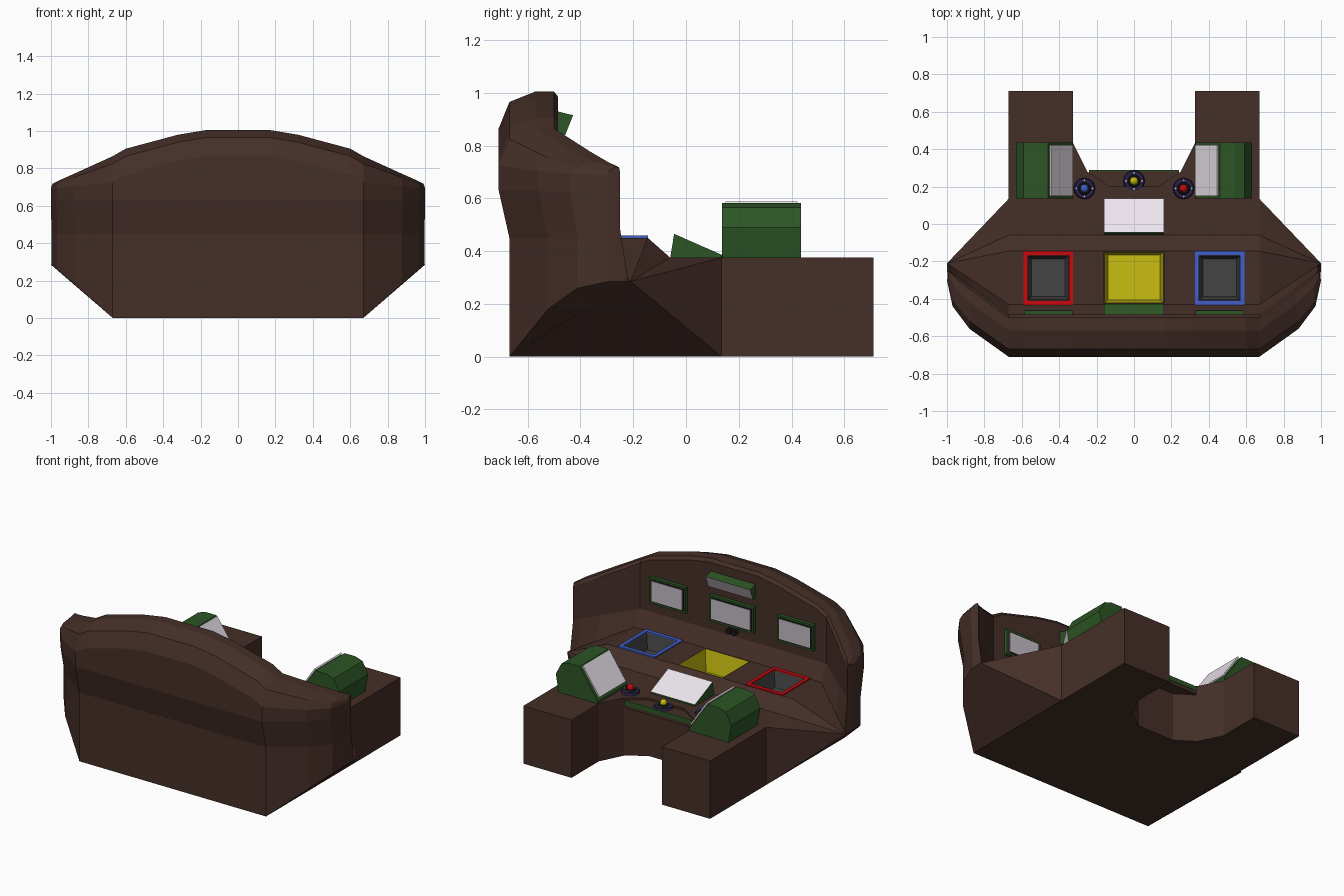
import bpy, bmesh, math
from mathutils import Vector

if "Cube" in bpy.data.objects:
    bpy.data.objects.remove(bpy.data.objects["Cube"])


def mat(name, *c):
    m = bpy.data.materials.new(name)
    m.diffuse_color = (*c, 1)
    m.use_nodes = True
    m.node_tree.nodes["Principled BSDF"].inputs["Base Color"].default_value = m.diffuse_color
    return m


BROWN = mat("brown", .06, .028, .021)
GREEN = mat("green", .025, .09, .018)
WHITE = mat("screen white", .84, .78, .85)
SILVER = mat("screen grey", .55, .5, .55)
YELLOW = mat("yellow", .58, .51, .005)
RED = mat("red", .58, .003, .005)
BLUE = mat("blue", .053, .114, .58)
GREY = mat("dark grey", .06, .06, .06)
NAVY = mat("navy", .021, .014, .06)
BLACK = mat("black", .01, .01, .01)


def finish(bm, name, *mats, recalc=True):
    if recalc:
        bmesh.ops.recalc_face_normals(bm, faces=bm.faces)
    me = bpy.data.meshes.new(name)
    bm.to_mesh(me)
    bm.free()
    for m in mats:
        me.materials.append(m)
    ob = bpy.data.objects.new(name, me)
    bpy.context.collection.objects.link(ob)
    return ob


def loft(name, sections, *mats, tinted=None):
    """Closed sections joined in order and capped; side face 'tinted' takes slot 1."""
    bm = bmesh.new()
    rings = [[bm.verts.new(p) for p in s] for s in sections]
    n = len(rings[0])
    for a, b in zip(rings, rings[1:]):
        for i in range(n):
            j = (i + 1) % n
            f = bm.faces.new((a[i], a[j], b[j], b[i]))
            if i == tinted:
                f.material_index = 1
    bm.faces.new(rings[0])
    bm.faces.new(rings[-1])
    return finish(bm, name, *mats)


def box(name, x0, x1, y0, y1, z0, z1, m):
    return loft(name, [[(x0, y0, z), (x1, y0, z), (x1, y1, z), (x0, y1, z)] for z in (z0, z1)], m)


def prism_x(name, w, prof, *mats, tinted=None):
    return loft(name, [[(x, y, z) for y, z in prof] for x in (-w, w)], *mats, tinted=tinted)


# Desk: constant section drawn out to a point on each side
desk_prof = [(-.67, 0), (-.67, .45), (-.43, .45), (-.145, .45), (-.06, .375), (.135, .375), (.135, 0)]
bm = bmesh.new()
rings = []
for s in (-1, 1):
    ring = [bm.verts.new((s * .67, y, z)) for y, z in desk_prof]
    tip = bm.verts.new((s, -.21, .285))
    for i in range(7):
        bm.faces.new((ring[i], ring[(i + 1) % 7], tip))
    rings.append(ring)
for i in range(7):
    j = (i + 1) % 7
    bm.faces.new((rings[0][i], rings[0][j], rings[1][j], rings[1][i]))
desk = finish(bm, "desk", BROWN)

# Arms with the rounded seat notch between them
half = [(.67, .135), (.67, .71), (.325, .71), (.325, .43), (.25, .28), (.13, .2)]
plan = half + [(-x, y) for x, y in reversed(half)]
loft("desk_arms", [[(x, y, z) for x, y in plan] for z in (0, .375)], BROWN)
shelf = [(-.25, .19), (.25, .19), (.24, .285), (-.24, .285)]
loft("control_shelf", [[(x, y, z) for x, y in shelf] for z in (.315, .362)], BROWN)
box("shelf_trim", -.24, .24, .28, .288, .335, .365, GREEN)


# Curved back wall: lofted along stations (outer x, y, inner x, y, top z)
def wall_section(ox, oy, ix, iy, top):
    k = max(0, ox - .67)
    o, n = Vector((ox, oy)), Vector((ix, iy))
    zb = .864 * k
    ramp = max(0, ix - .67)
    prof = [(.18, zb), (.18, .45), (0, .63), (0, top - (.14 - .33 * k)), (.18, top - .04 * (1 - 2 * k)),
            (.62, top), (.93, top), (1, top - .02), (1, .55 - .2 * k)]
    pts = [(*o.lerp(n, t), z) for t, z in prof]
    pts.append((ix, -.43 + .667 * ramp, .45 - .5 * ramp))
    pts.append((ox, -.67 + 1.394 * k if k else -.5, zb))
    return pts


stations = [(.17, -.71, .17, -.485, 1.005), (.32, -.71, .32, -.485, .98), (.6, -.71, .6, -.485, .905),
            (.67, -.71, .67, -.485, .865), (.88, -.56, .86, -.345, .775),
            (.97, -.44, .95, -.28, .735), (1, -.3, .985, -.25, .718)]
left = [(-a, b, -c, d, e) for a, b, c, d, e in reversed(stations)]
secs = [[(-x, y, z) for x, y, z in wall_section(-a, b, -c, d, e)] for a, b, c, d, e in left]
loft("back_wall", secs + [wall_section(*s) for s in stations], BROWN)


# Sunken trays in the desk
def tray(name, x0, x1, y0, y1, depth, m):
    cutter = box("tray_cutter", x0, x1, y0, y1, .45 - depth, .6, m)
    cutter.hide_render = True
    mod = desk.modifiers.new("cut", 'BOOLEAN')
    mod.operation, mod.solver, mod.object = 'DIFFERENCE', 'EXACT', cutter
    bpy.context.view_layer.objects.active = desk
    bpy.ops.object.modifier_apply(modifier=mod.name)
    bpy.data.objects.remove(cutter)
    # open liner, faces pointing inwards
    e, t = .002, .02
    bm = bmesh.new()
    lo, hi = [[bm.verts.new(p) for p in ((x0 + d, y0 + d, z), (x1 - d, y0 + d, z),
                                         (x1 - d, y1 - d, z), (x0 + d, y1 - d, z))]
              for d, z in ((t, .452 - depth), (e, .451))]
    bm.faces.new(lo)
    for i in range(4):
        j = (i + 1) % 4
        bm.faces.new((lo[j], lo[i], hi[i], hi[j]))
    finish(bm, name, m, recalc=False)


tray("yellow_tray", -.16, .16, -.425, -.147, .14, YELLOW)
for s, m in ((-1, RED), (1, BLUE)):
    cx, a, b = s * .458, .11, .133
    tray("grey_tray", cx - a, cx + a, -.408, -.168, .1, GREY)
    box("tray_rim", cx - b, cx + b, -.432, -.408, .44, .458, m)
    box("tray_rim", cx - b, cx + b, -.168, -.144, .44, .458, m)
    for t in (-1, 1):
        x = sorted((cx + t * a, cx + t * b))
        box("tray_rim", *x, -.408, -.168, .44, .458, m)

# Wall screens
for cx, w in ((-.458, .13), (0, .16), (.458, .13)):
    box("screen_frame", cx - w, cx + w, -.49, -.463, .615, .785, GREEN)
    box("screen_border", cx - w + .012, cx + w - .012, -.47, -.461, .627, .773, BLACK)
    box("screen", cx - w + .02, cx + w - .02, -.47, -.458, .635, .765, SILVER)

# Overhead lamp and centre reading screen
prism_x("overhead_lamp", .16, [(-.49, .84), (-.458, .84), (-.428, .915), (-.49, .93)],
        GREEN, SILVER, tinted=1)
prism_x("centre_screen", .16, [(-.06, .374), (-.045, .465), (.137, .385), (.137, .374)],
        GREEN, WHITE, tinted=1)

# Inward-facing monitors on the arms
mon = [(.33, .374), (.33, .395), (.46, .582), (.54, .582), (.59, .565), (.63, .49), (.61, .374)]
for s in (-1, 1):
    loft("arm_monitor", [[(s * x, y, z) for x, z in mon] for y in (.137, .435)], GREEN)
    pane = [(.332, .408), (.452, .5805), (.445, .587), (.325, .413)]
    loft("arm_monitor_screen", [[(s * x, y, z) for x, z in pane] for y in (.15, .422)], WHITE)


# Control knobs
def cyl(name, x, y, z, r, h, m, r2=None, seg=16, rot=0):
    bpy.ops.mesh.primitive_cone_add(vertices=seg, radius1=r, radius2=r if r2 is None else r2,
                                    depth=h, location=(x, y, z + h / 2), rotation=(rot, 0, 0))
    ob = bpy.context.object
    ob.name = name
    ob.data.materials.append(m)


for x, y, z, m in ((-.265, .19, .374, BLUE), (0, .23, .362, YELLOW), (.265, .19, .374, RED)):
    cyl("knob_base", x, y, z, .058, .014, NAVY, .052)
    cyl("knob_collar", x, y, z + .014, .034, .008, BLACK, .028)
    bpy.ops.mesh.primitive_uv_sphere_add(segments=12, ring_count=8, radius=.022, location=(x, y, z + .03))
    bpy.context.object.name = "knob_ball"
    bpy.context.object.data.materials.append(m)
    for i in range(4):
        a = i * math.pi / 2
        cyl("knob_stud", x + .043 * math.cos(a), y + .043 * math.sin(a), z + .013, .005, .005, SILVER, seg=6)

# Pair of small dials under the centre screen
for x in (-.02, .02):
    cyl("wall_dial", x, -.47, .57, .018, .03, BLACK, seg=10, rot=math.pi / 2)
